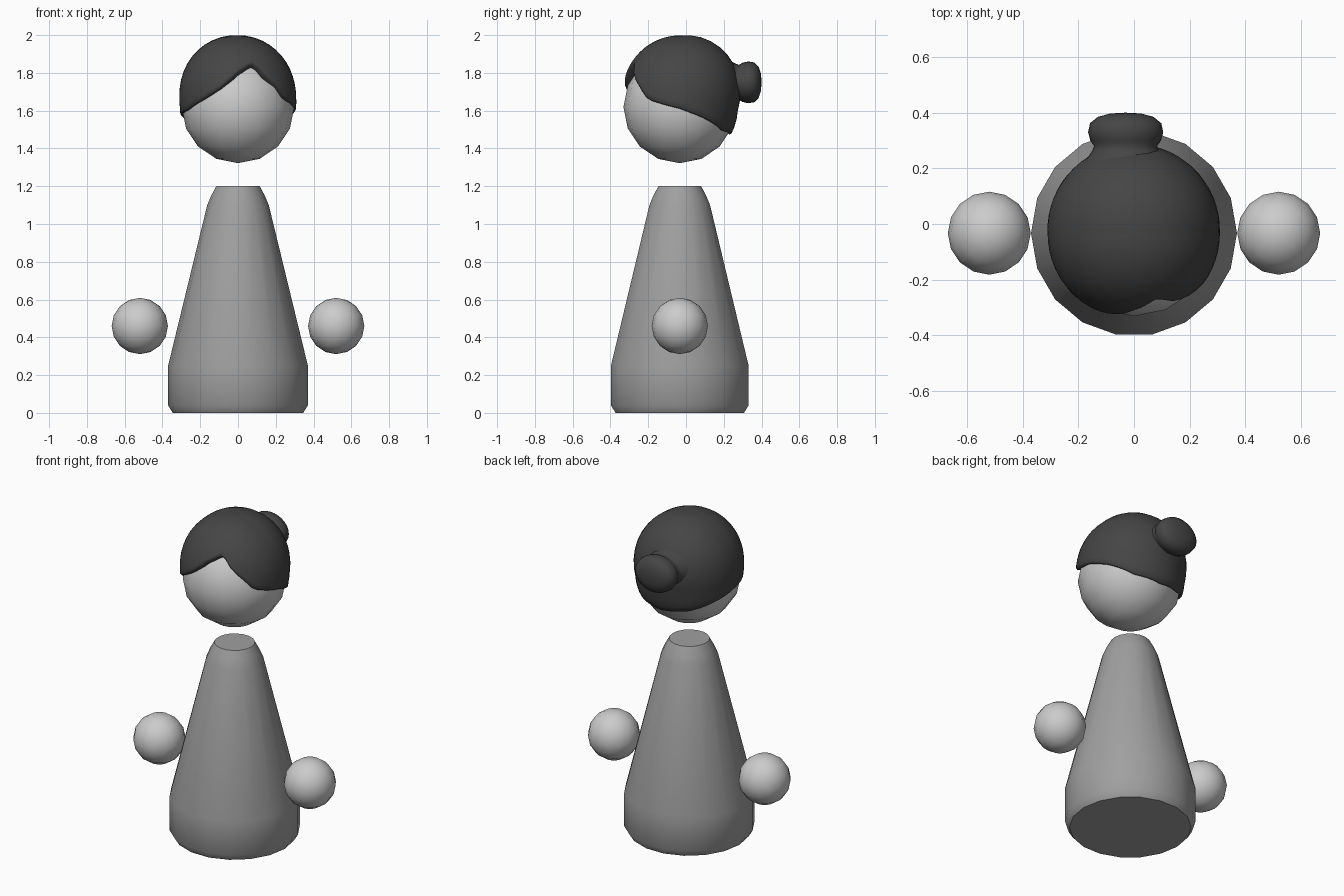
import bpy, bmesh
from math import sin, cos, pi, asin, radians
from mathutils import Matrix, Vector

if "Cube" in bpy.data.objects:
    bpy.data.objects.remove(bpy.data.objects["Cube"])

CY = -0.033                                   # shared y centre of body, head and hands
HEAD = Vector((0, CY, 1.62))


def material(name, v):
    m = bpy.data.materials.new(name)
    m.diffuse_color = (v, v, v, 1)
    m.use_nodes = True
    m.node_tree.nodes["Principled BSDF"].inputs["Base Color"].default_value = m.diffuse_color
    return m


def finish(name, bm, angle=40, mat=None):
    bmesh.ops.remove_doubles(bm, verts=bm.verts, dist=1e-5)
    bmesh.ops.recalc_face_normals(bm, faces=bm.faces)
    me = bpy.data.meshes.new(name)
    bm.to_mesh(me)
    bm.free()
    ob = bpy.data.objects.new(name, me)
    bpy.context.collection.objects.link(ob)
    if mat:
        me.materials.append(mat)
    bpy.ops.object.select_all(action='DESELECT')
    ob.select_set(True)
    bpy.context.view_layer.objects.active = ob
    bpy.ops.object.shade_smooth_by_angle(angle=radians(angle))
    return ob


def lathe(name, profile, n, matrix, angle=40, mat=None):
    bm = bmesh.new()
    vs = [bm.verts.new((r, 0, z)) for r, z in profile]
    es = [bm.edges.new(p) for p in zip(vs, vs[1:])]
    bmesh.ops.spin(bm, geom=vs + es, cent=(0, 0, 0), axis=(0, 0, 1),
                   angle=2 * pi, steps=n, use_merge=False)
    bm.transform(matrix)
    return finish(name, bm, angle, mat)


def ball(name, r, centre):
    arc = [(r * sin(i * pi / 8), -r * cos(i * pi / 8)) for i in range(9)]
    arc[0], arc[-1] = (0, -r), (0, r)
    return lathe(name, arc, 16, Matrix.Translation(centre), 60)


hair_mat = material("dark_grey", 0.06)
body_mat = material("mid_grey", 0.35)

# Body: tapered cone with chamfered foot and neck
lathe("body", [(0, 0), (.345, 0), (.37, .04), (.37, .25), (.163, 1.10),
               (.142, 1.15), (.115, 1.2), (0, 1.2)], 18,
      Matrix.Translation((0, CY, 0)), 40, body_mat)

# Head and floating hands
ball("head", .298, HEAD)
for side, x in (("left", -.52), ("right", .52)):
    ball(side + "_hand", .149, (x, CY, .46))

# Hairline height by azimuth (degrees from +x), with a parting at 291
LINE = [(0, 1.61), (25, 1.56), (55, 1.49), (90, 1.47), (125, 1.49), (155, 1.54),
        (180, 1.58), (207, 1.60), (229, 1.65), (250, 1.71), (270, 1.79), (285, 1.825),
        (291, 1.83), (300, 1.78), (315, 1.72), (326, 1.66), (345, 1.63), (360, 1.61)]


def hairline(a):
    for (a0, z0), (a1, z1) in zip(LINE, LINE[1:]):
        if a0 <= a <= a1:
            return z0 + (z1 - z0) * (a - a0) / (a1 - a0)


def hair_point(a, el, inset=0):
    s = sin(el)
    r = .308 + .07 * max(0, s) ** 1.5 - inset
    # slightly fuller at the back and left
    r += cos(el) * max(0, s) * (.035 * max(0, sin(a)) + .015 * max(0, -cos(a)))
    r += .006 * max(0, sin(a)) * cos(el) if s > 0 else 0
    return HEAD + r * Vector((cos(el) * cos(a), cos(el) * sin(a), s))


# Hair cap: polar sheet from crown to hairline with a rolled-in rim
bm = bmesh.new()
N, ROWS = 60, 14
rings = []
for k in range(N):
    deg = 360 * k / N
    a, low = radians(deg), asin((hairline(deg) - HEAD.z) / .308)
    col = [hair_point(a, pi / 2 + (low - pi / 2) * j / ROWS) for j in range(1, ROWS)]
    col += [hair_point(a, low + .03), hair_point(a, low, .008), hair_point(a, low + .02, .045)]
    rings.append([bm.verts.new(p) for p in col])
top = bm.verts.new(hair_point(0, pi / 2))
for c, d in zip(rings, rings[1:] + rings[:1]):
    bm.faces.new((top, c[0], d[0]))
    for j in range(len(c) - 1):
        bm.faces.new((c[j], c[j + 1], d[j + 1], d[j]))
finish("hair_cap", bm, 70, hair_mat)

# Bun: flattened knob on a short flared neck, pointing backwards
lathe("hair_bun", [(0, .18), (.15, .22), (.122, .26), (.113, .28), (.127, .30), (.135, .33),
                   (.128, .362), (.10, .385), (.055, .397), (0, .4)], 28,
      Matrix.Translation((-.03, 0, 1.75)) @ Matrix.Diagonal((1, 1, .82, 1))
      @ Matrix.Rotation(-pi / 2, 4, 'X'), 70, hair_mat)
